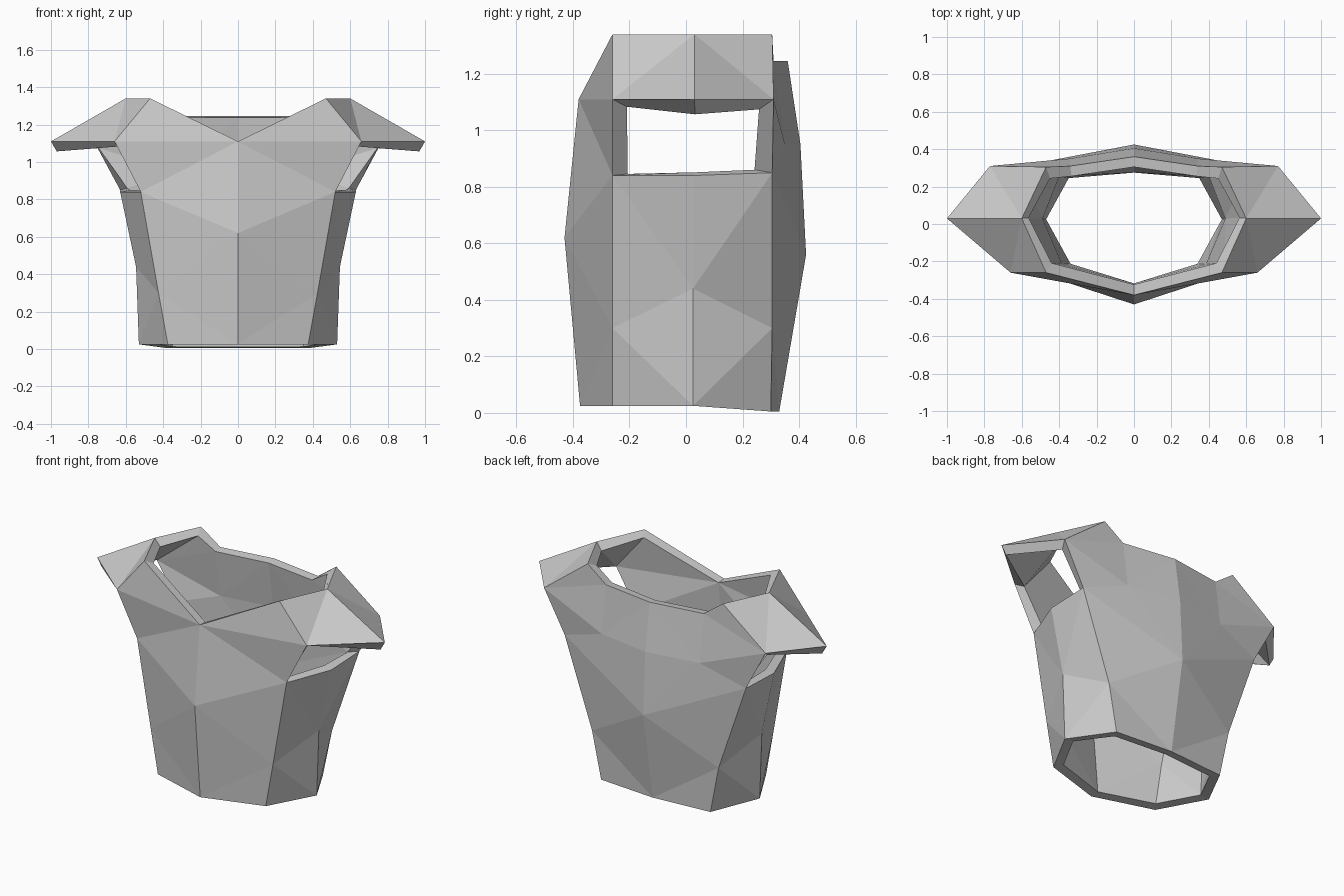
import bpy, bmesh

if "Cube" in bpy.data.objects:
    bpy.data.objects.remove(bpy.data.objects["Cube"])

# Vertical edge columns of the right half, listed bottom to top
front = [(0, -.375, .025), (0, -.43, .62), (0, -.38, 1.11)]
front_side = [(.375, -.26, .025), (.425, -.26, .30), (.52, -.26, .84),
              (.66, -.26, 1.11), (.47, -.26, 1.34)]
flank = [(.53, .025, .025), (.545, .025, .44), (.63, .025, .84)]
shoulder = [(1, .03, 1.11), (.6, .03, 1.34)]
back_side = [(.38, .30, .005), (.44, .305, .30), (.63, .305, .85),
             (.77, .31, 1.11), (.47, .305, 1.34)]
blade = [(.34, .35, .95), (.34, .31, 1.245)]
back = [(0, .33, .005), (0, .425, .56), (0, .405, .95), (0, .36, 1.245)]

bm = bmesh.new()
verts = {}


def vert(p):
    if p not in verts:
        verts[p] = bm.verts.new(p)
    return verts[p]


def strip(a, b, steps):
    """Triangles between two columns; each letter says which column climbs."""
    i = j = 0
    for s in steps:
        if s == "a":
            tri, i = (a[i], b[j], a[i + 1]), i + 1
        else:
            tri, j = (a[i], b[j], b[j + 1]), j + 1
        bm.faces.new([vert(p) for p in tri])


# Chest, side panel, shoulder cap, back
strip(front, front_side, "bababb")
strip(front_side[:3], flank, "abab")
strip(flank, back_side[:3], "baba")
strip(front_side[3:], shoulder, "ba")
strip(shoulder, back_side[3:], "ab")
strip(back_side[2:], blade, "aba")
strip(back_side[:3] + blade, back, "abaabba")

mesh = bpy.data.meshes.new("torso_garment")
bm.to_mesh(mesh)
bm.free()
obj = bpy.data.objects.new("torso_garment", mesh)
bpy.context.collection.objects.link(obj)

# Mirror the half, then give the cloth an inner wall
mir = obj.modifiers.new("mirror", "MIRROR")
mir.merge_threshold = .001
sol = obj.modifiers.new("thickness", "SOLIDIFY")
sol.thickness = .055
sol.offset = -1
sol.use_even_offset = True
